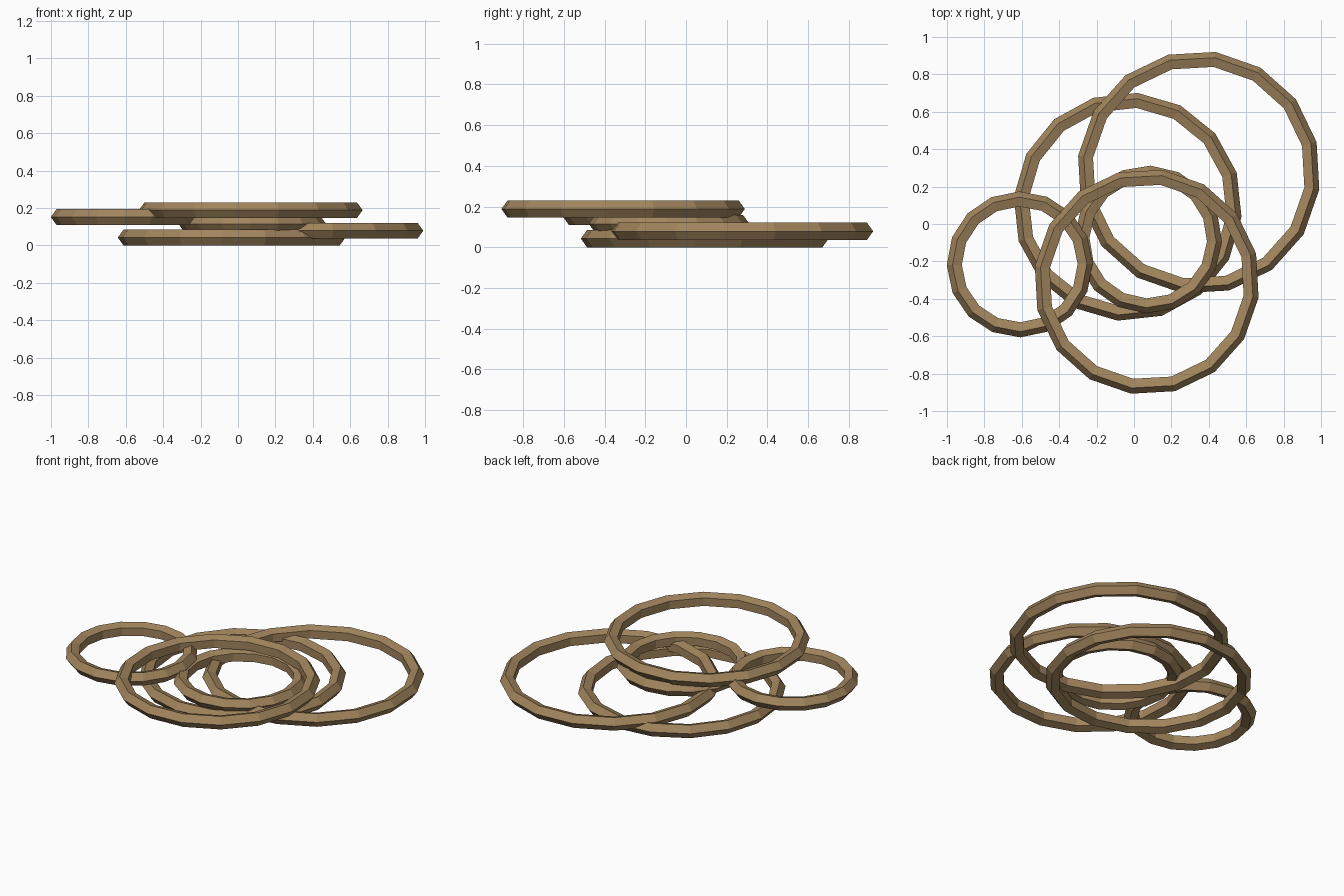
import bpy
import math

if "Cube" in bpy.data.objects:
    bpy.data.objects.remove(bpy.data.objects["Cube"])

# One flat brown for every ring
brown = bpy.data.materials.new("warm_brown")
brown.diffuse_color = (0.36, 0.235, 0.11, 1)
brown.use_nodes = True
brown.node_tree.nodes["Principled BSDF"].inputs["Base Color"].default_value = brown.diffuse_color

TUBE = 0.0445                              # radius of the five-sided tube
BASE = TUBE * math.sin(math.radians(72))   # lowest ring rests on z = 0
STEP = 0.0365                              # height between stacked rings


def ring(name, level, x, y, outer, turn):
    """Low-poly flat ring: 16 sides around, 5 sides in section."""
    bpy.ops.mesh.primitive_torus_add(
        major_segments=16, minor_segments=5,
        major_radius=outer - TUBE, minor_radius=TUBE,
        location=(x, y, BASE + level * STEP),
        rotation=(0, 0, math.radians(turn)))
    obj = bpy.context.object
    obj.name = name
    obj.data.materials.append(brown)
    for p in obj.data.polygons:
        p.use_smooth = False


# Rings stacked from the floor upwards
ring("bottom_ring", 0, -0.034, 0.092, 0.611, -5)
ring("right_ring", 1, 0.346, 0.275, 0.651, -8)
ring("small_middle_ring", 2, 0.076, -0.083, 0.395, -1.8)
ring("small_left_ring", 3, -0.611, -0.216, 0.39, 0.5)
ring("top_ring", 4, 0.068, -0.309, 0.604, -8)
